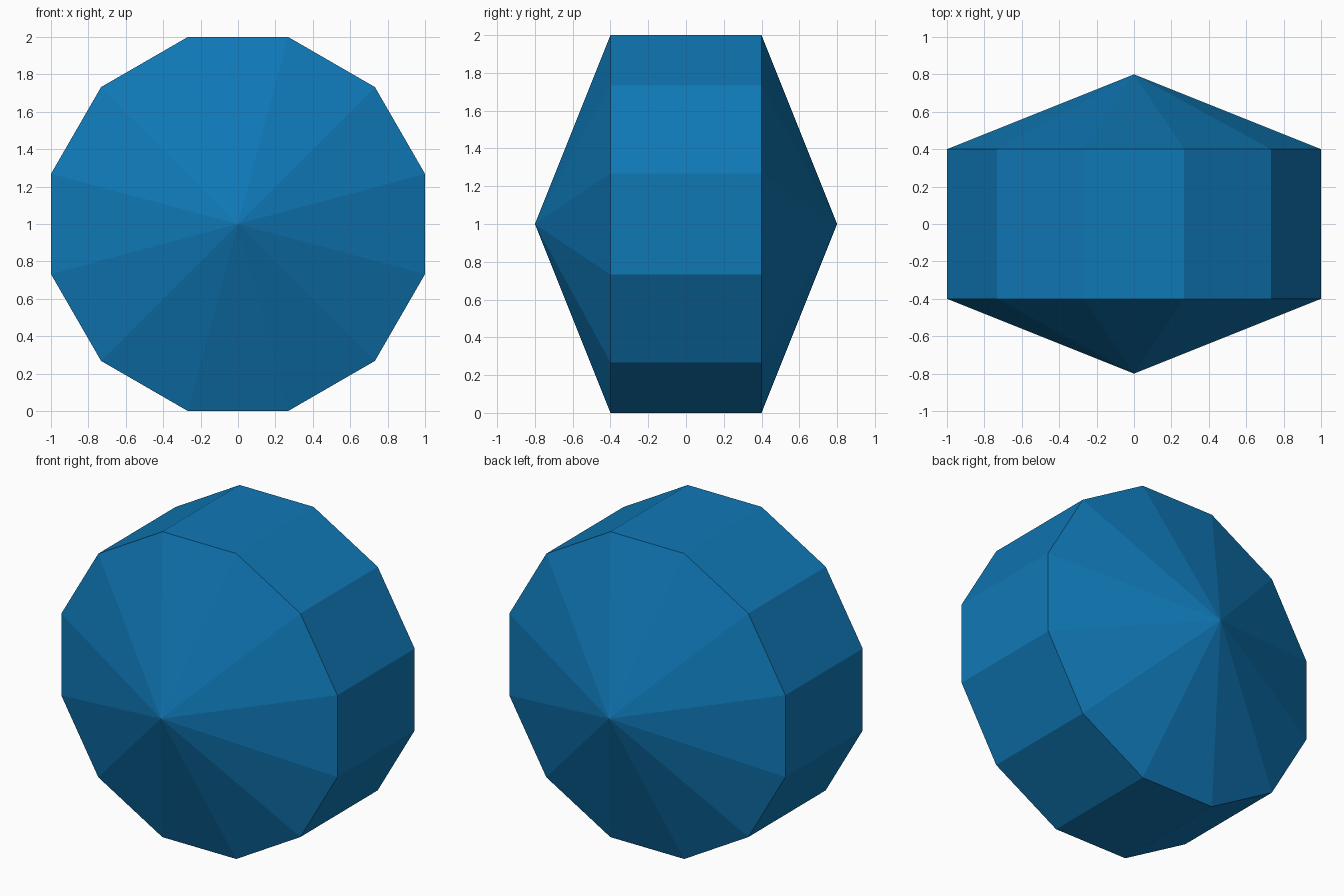
import bpy, bmesh, math

if "Cube" in bpy.data.objects:
    bpy.data.objects.remove(bpy.data.objects["Cube"])

SIDES = 12
RADIUS = 1 / math.cos(math.pi / SIDES)   # flat-to-flat width is 2
HALF_DEPTH, TIP, CENTRE_Z = 0.4, 0.8, 1.0

blue = bpy.data.materials.new("blue")
blue.diffuse_color = (0.005, 0.188, 0.47, 1)
blue.use_nodes = True
blue.node_tree.nodes["Principled BSDF"].inputs["Base Color"].default_value = blue.diffuse_color

bm = bmesh.new()


def ring(y):
    """Twelve-sided ring around the y axis with a flat side on top."""
    angles = [(i + 0.5) * 2 * math.pi / SIDES for i in range(SIDES)]
    return [bm.verts.new((RADIUS * math.cos(a), y, CENTRE_Z + RADIUS * math.sin(a)))
            for a in angles]


# Drum wall between two rings, closed by a shallow cone at each end
front, back = ring(-HALF_DEPTH), ring(HALF_DEPTH)
front_tip = bm.verts.new((0, -TIP, CENTRE_Z))
back_tip = bm.verts.new((0, TIP, CENTRE_Z))
for i in range(SIDES):
    j = (i + 1) % SIDES
    bm.faces.new((front[i], front[j], back[j], back[i]))
    bm.faces.new((front[j], front[i], front_tip))
    bm.faces.new((back[i], back[j], back_tip))
bmesh.ops.recalc_face_normals(bm, faces=bm.faces)

mesh = bpy.data.meshes.new("faceted_drum")
bm.to_mesh(mesh)
bm.free()
mesh.materials.append(blue)
bpy.context.collection.objects.link(bpy.data.objects.new("faceted_drum", mesh))
